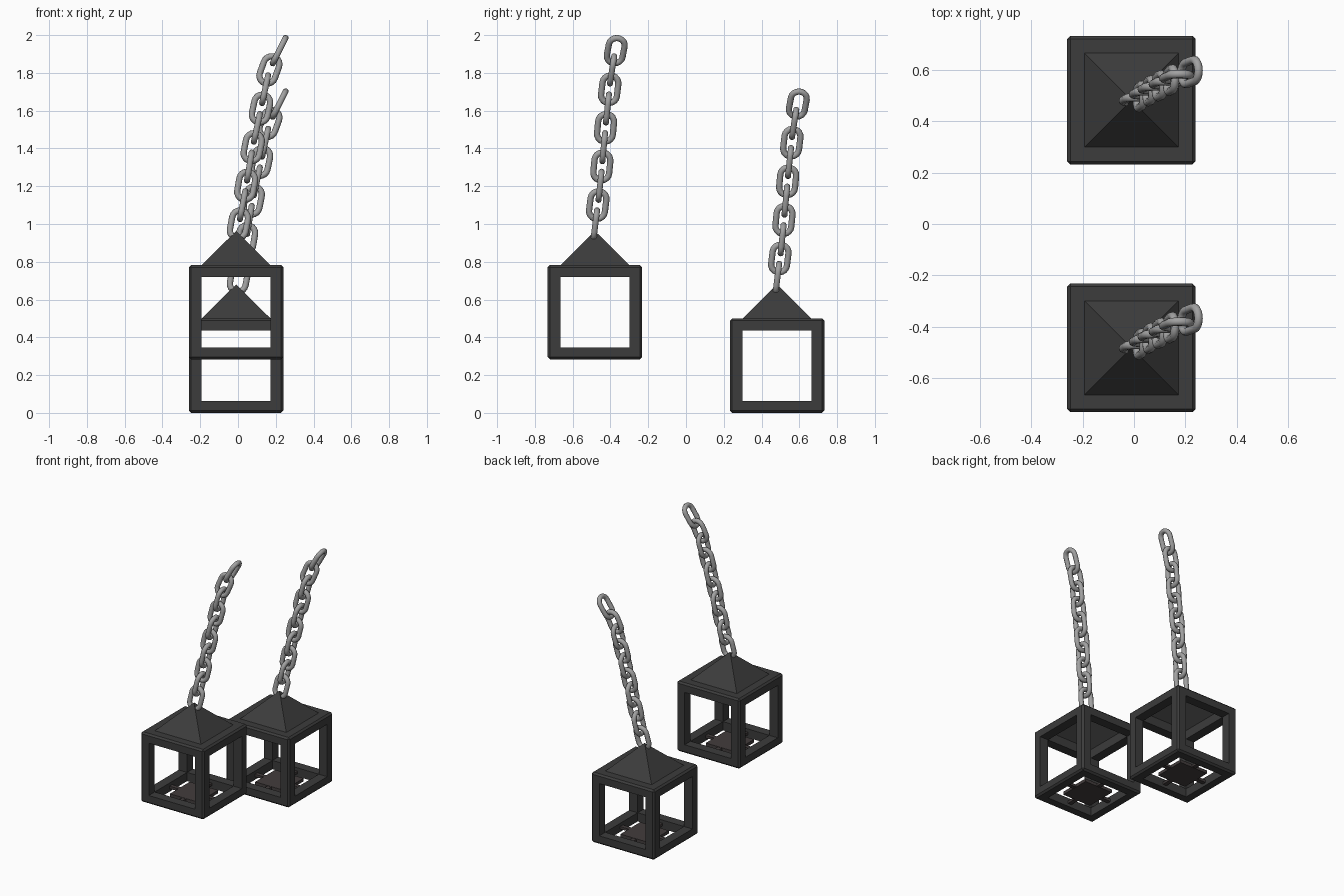
import bpy, bmesh, math
from mathutils import Vector, Matrix

if "Cube" in bpy.data.objects:
    bpy.data.objects.remove(bpy.data.objects["Cube"])


def material(name, c):
    m = bpy.data.materials.new(name)
    m.diffuse_color = (*c, 1)
    m.use_nodes = True
    m.node_tree.nodes["Principled BSDF"].inputs["Base Color"].default_value = m.diffuse_color
    return m


IRON = material("dark_iron", (0.045, 0.045, 0.045))
PLATE = material("plate_brown", (0.055, 0.046, 0.046))
STEEL = material("chain_grey", (0.36, 0.36, 0.36))


def finish(name, bm, mat, loc):
    bmesh.ops.recalc_face_normals(bm, faces=bm.faces)
    me = bpy.data.meshes.new(name)
    bm.to_mesh(me)
    bm.free()
    ob = bpy.data.objects.new(name, me)
    ob.location = loc
    me.materials.append(mat)
    bpy.context.collection.objects.link(ob)
    return ob


def box(bm, centre, size):
    bmesh.ops.create_cube(bm, size=1, matrix=Matrix.Translation(centre) @ Matrix.Diagonal((*size, 1)))


def cage(name, loc):
    # Open cube frame: a bevelled cube with a window cut along each axis
    bm = bmesh.new()
    box(bm, (0, 0, 0.25), (0.5, 0.5, 0.5))
    bmesh.ops.bevel(bm, geom=bm.edges[:], offset=0.012, segments=1, affect='EDGES')
    ob = finish(name, bm, IRON, loc)
    for i, size in enumerate([(0.8, 0.366, 0.374), (0.366, 0.8, 0.374), (0.366, 0.366, 0.8)]):
        bm = bmesh.new()
        box(bm, (0, 0, 0.249), size)
        cut = finish(f"{name}_cutter_{i}", bm, IRON, loc)
        cut.hide_render = True
        cut.hide_set(True)
        mod = ob.modifiers.new("window", 'BOOLEAN')
        mod.operation = 'DIFFERENCE'
        mod.solver = 'EXACT'
        mod.object = cut
    bpy.context.view_layer.update()
    dg = bpy.context.evaluated_depsgraph_get()
    me = bpy.data.meshes.new_from_object(ob.evaluated_get(dg))
    ob.modifiers.clear()
    ob.data = me
    for i in range(3):
        bpy.data.objects.remove(bpy.data.objects[f"{name}_cutter_{i}"])


def roof(name, loc):
    # Hollow four-sided pyramid
    bm = bmesh.new()
    base = [bm.verts.new((x * 0.184, y * 0.184, 0.498)) for x, y in ((-1, -1), (1, -1), (1, 1), (-1, 1))]
    top = bm.verts.new((0, 0, 0.68))
    for i in range(4):
        bm.faces.new((base[i], base[(i + 1) % 4], top))
    finish(name, bm, IRON, loc)


def floor_plate(name, loc):
    # Small square plate held by four thin struts
    bm = bmesh.new()
    box(bm, (0, 0, 0.03), (0.225, 0.225, 0.022))
    for sx, sy in ((1, 0), (-1, 0), (0, 1), (0, -1)):
        box(bm, (sx * 0.15, sy * 0.15, 0.03), (0.08 if sx else 0.03, 0.08 if sy else 0.03, 0.018))
    finish(name, bm, PLATE, loc)


# One chain link: tube swept around a stadium outline, long axis z, width along x
LINK_R, HALF, TUBE = 0.042, 0.033, 0.0165


def link(name, centre, rot):
    bm = bmesh.new()
    rings = []
    for k in range(20):
        a = math.pi * (k if k < 10 else k - 1) / 9 if k < 10 else math.pi + math.pi * (k - 10) / 9
        d = Vector((math.cos(a), 0, math.sin(a)))
        c = d * LINK_R + Vector((0, 0, HALF if k < 10 else -HALF))
        rings.append([bm.verts.new(c + d * TUBE * math.cos(t) + Vector((0, TUBE * math.sin(t), 0)))
                      for t in (2 * math.pi * j / 10 for j in range(10))])
    for k in range(20):
        p, q = rings[k], rings[(k + 1) % 20]
        for j in range(10):
            bm.faces.new((p[j], p[(j + 1) % 10], q[(j + 1) % 10], q[j])).smooth = True
    ob = finish(name, bm, STEEL, (0, 0, 0))
    ob.matrix_world = Matrix.Translation(centre) @ rot.to_4x4()


# Chain path relative to the lantern base centre
PATH = [Vector(p) for p in ((0.012, 0, 0.70), (0.05, 0.025, 0.90), (0.085, 0.045, 1.11),
                            (0.13, 0.065, 1.32), (0.175, 0.09, 1.53), (0.228, 0.11, 1.635))]
HEIGHTS = [0.715 + 0.1022 * i for i in range(10)]


def on_path(z):
    for a, b in zip(PATH, PATH[1:]):
        if z <= b.z or b is PATH[-1]:
            return a.lerp(b, (z - a.z) / (b.z - a.z))


def chain(name, loc):
    for i, z in enumerate(HEIGHTS):
        c = on_path(z)
        t = (on_path(z + 0.06) - on_path(z - 0.06)).normalized()
        side = Vector((0, 1, 0)) if i % 2 else Vector((1, 0, 0))
        x = (side - t * side.dot(t)).normalized()
        rot = Matrix((x, t.cross(x), t)).transposed()
        link(f"{name}_link_{i + 1}", c + loc, rot)


for label, pos in (("front", Vector((-0.01, -0.482, 0.283))), ("back", Vector((-0.01, 0.482, 0)))):
    cage(f"{label}_lantern_frame", pos)
    roof(f"{label}_lantern_roof", pos)
    floor_plate(f"{label}_lantern_floor", pos)
    chain(f"{label}_chain", pos)
